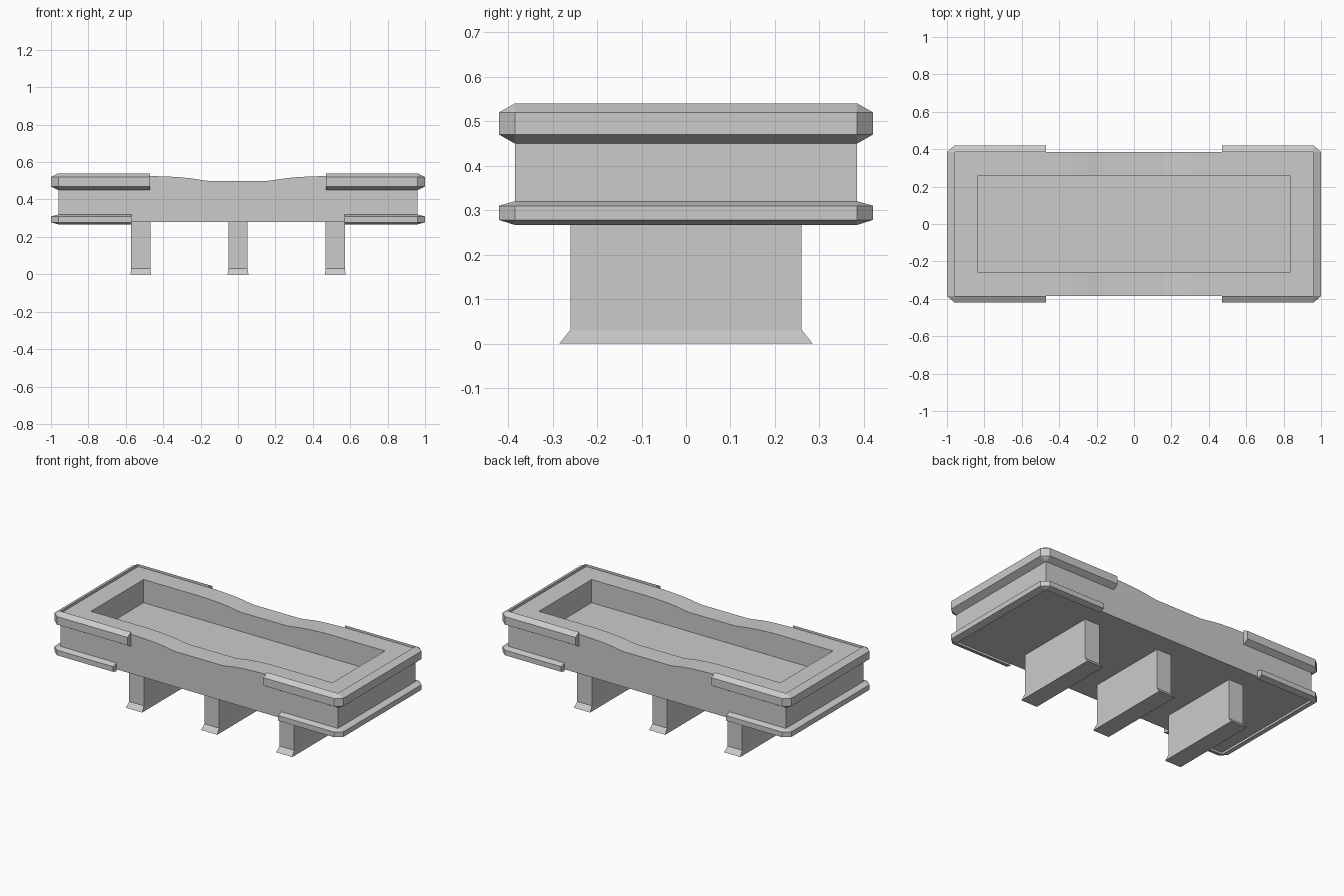
import bpy, bmesh

if "Cube" in bpy.data.objects:
    bpy.data.objects.remove(bpy.data.objects["Cube"])


def finish(name, bm):
    bmesh.ops.remove_doubles(bm, verts=bm.verts, dist=1e-5)
    bmesh.ops.recalc_face_normals(bm, faces=bm.faces)
    mesh = bpy.data.meshes.new(name)
    bm.to_mesh(mesh)
    bm.free()
    obj = bpy.data.objects.new(name, mesh)
    bpy.context.collection.objects.link(obj)
    return obj


def loft(name, rings, cap=True):
    """Skin a list of closed rings that all have the same point count."""
    bm = bmesh.new()
    rows = [[bm.verts.new(p) for p in ring] for ring in rings]
    n = len(rows[0])
    for a, b in zip(rows, rows[1:]):
        for i in range(n):
            j = (i + 1) % n
            bm.faces.new((a[i], a[j], b[j], b[i]))
    if cap:
        bm.faces.new(rows[0])
        bm.faces.new(rows[-1])
    return finish(name, bm)


def rect(hx, hy, z, cx=0):
    return [(cx - hx, -hy, z), (cx + hx, -hy, z), (cx + hx, hy, z), (cx - hx, hy, z)]


BX, BY = 0.96, 0.385      # body half size
OX, OY = 1.0, 0.42        # band half size

# Trough body: side profile with a dipped rim, extruded across y
half_rim = [(BX, 0.525), (0.45, 0.525), (0.38, 0.523), (0.31, 0.519),
            (0.25, 0.513), (0.20, 0.505), (0.16, 0.5)]
rim = half_rim + [(-x, z) for x, z in reversed(half_rim)]
profile = [(-BX, 0.28), (BX, 0.28)] + rim
body = loft("trough_body", [[(x, y, z) for x, z in profile] for y in (-BY, BY)])

# Basin hollow
cutter = loft("basin_cutter", [rect(0.835, 0.26, 0.38), rect(0.835, 0.26, 0.8)])
cutter.hide_render = True
cutter.hide_viewport = True
cut = body.modifiers.new("basin", 'BOOLEAN')
cut.operation = 'DIFFERENCE'
cut.solver = 'EXACT'
cut.object = cutter


# Chamfered bands wrapping each end, mirrored to the other end
def band(name, start, z0, z1, z2, z3):
    side = [((start, BY), (start, OY)), ((BX, BY), (BX, OY)), ((BX, BY), (OX, BY))]
    path = [((a, -b), (c, -d)) for (a, b), (c, d) in side] + side[::-1]
    rings = [[(*i, z0), (*o, z1), (*o, z2), (*i, z3)] for i, o in path]
    obj = loft(name, rings)
    obj.modifiers.new("other_end", 'MIRROR')


band("upper_band", 0.47, 0.45, 0.47, 0.52, 0.54)
band("lower_band", 0.57, 0.267, 0.278, 0.31, 0.32)

# Slab legs with flared feet
for label, cx in (("left", -0.52), ("middle", 0), ("right", 0.52)):
    loft(label + "_leg", [rect(0.056, 0.285, 0, cx), rect(0.051, 0.26, 0.031, cx),
                          rect(0.051, 0.26, 0.28, cx)])
